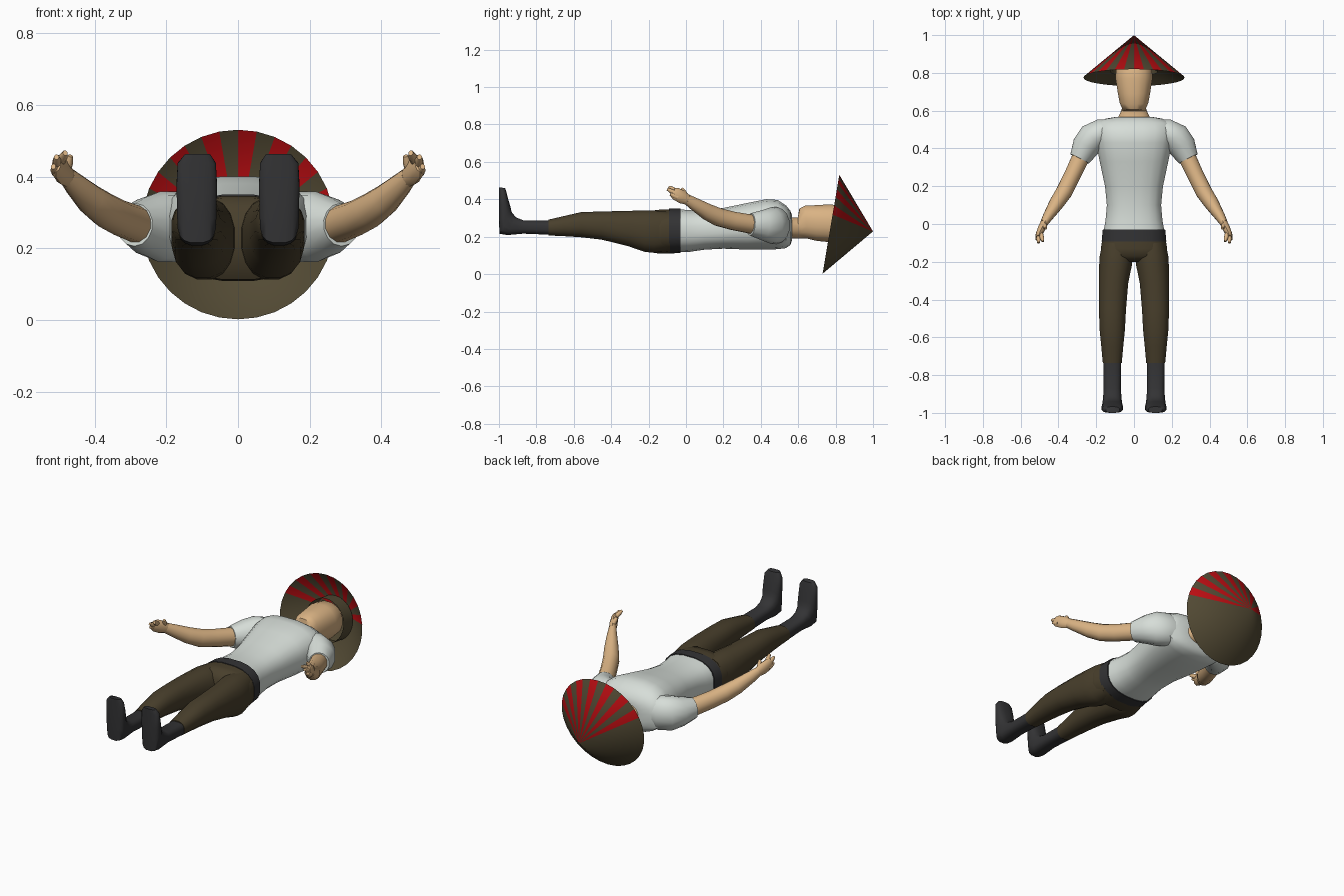
import bpy, bmesh, math
from mathutils import Vector as V

if "Cube" in bpy.data.objects:
    bpy.data.objects.remove(bpy.data.objects["Cube"])


def material(name, rgb):
    m = bpy.data.materials.new(name)
    m.diffuse_color = (*rgb, 1)
    m.use_nodes = True
    m.node_tree.nodes["Principled BSDF"].inputs["Base Color"].default_value = m.diffuse_color
    return m


SHIRT = material("pale shirt", (0.68, 0.73, 0.69))
BROWN = material("dark brown cloth", (0.066, 0.05, 0.025))
STRAW = material("hat brown", (0.085, 0.068, 0.034))
RED = material("stripe red", (0.5, 0.004, 0.006))
SKIN = material("tan skin", (0.70, 0.45, 0.23))
BLACK = material("charcoal leather", (0.033, 0.033, 0.035))


def finish(name, bm, mats, mirror=False, angle=50):
    me = bpy.data.meshes.new(name)
    bm.to_mesh(me)
    bm.free()
    ob = bpy.data.objects.new(name, me)
    bpy.context.collection.objects.link(ob)
    for m in mats:
        me.materials.append(m)
    bpy.ops.object.select_all(action='DESELECT')
    ob.select_set(True)
    bpy.context.view_layer.objects.active = ob
    bpy.ops.object.shade_smooth_by_angle(angle=math.radians(angle))
    if mirror:
        mod = ob.modifiers.new("Mirror", 'MIRROR')
        mod.use_mirror_merge = False
    return ob


def loft(name, rings, mat, mirror=False, n=16, power=2.0):
    """Skin a list of (centre, side vector, up vector) superellipse rings."""
    bm = bmesh.new()
    loops = []
    for c, u, v in rings:
        loop = []
        for i in range(n):
            t = 2 * math.pi * (i + 0.5) / n
            a, b = math.cos(t), math.sin(t)
            a = math.copysign(abs(a) ** (2 / power), a)
            b = math.copysign(abs(b) ** (2 / power), b)
            loop.append(bm.verts.new(c + u * a + v * b))
        loops.append(loop)
    for p, q in zip(loops, loops[1:]):
        for i in range(n):
            j = (i + 1) % n
            bm.faces.new((p[i], p[j], q[j], q[i]))
    bm.faces.new(loops[0])
    bm.faces.new(loops[-1])
    bmesh.ops.recalc_face_normals(bm, faces=bm.faces)
    return finish(name, bm, [mat], mirror)


def body(name, rows, mat, **kw):
    """Rows: back (y, z), front (y, z), centre x, half width."""
    rings = []
    for yb, zb, yf, zf, x, w in rows:
        rings.append((V((x, (yb + yf) / 2, (zb + zf) / 2)), V((w, 0, 0)),
                      V((0, (yf - yb) / 2, (zf - zb) / 2))))
    return loft(name, rings, mat, **kw)


def straight(rows):
    """Rows: y, back z, front z, centre x, half width."""
    return [(y, b, y, f, x, w) for y, b, f, x, w in rows]


def tube(name, rows, mat, **kw):
    """Rows: x, y, z, sideways radius, upward radius; rings follow the path."""
    pts = [V(r[:3]) for r in rows]
    rings = []
    for i, r in enumerate(rows):
        d = (pts[min(i + 1, len(pts) - 1)] - pts[max(i - 1, 0)]).normalized()
        u = d.cross(V((0, 0, 1))).normalized()
        rings.append((pts[i], u * r[3], u.cross(d) * r[4]))
    return loft(name, rings, mat, mirror=True, **kw)


# Shirt body and belt
body("shirt", straight([
    (-0.04, .116, .348, 0, .163), (0.02, .118, .343, 0, .152), (0.10, .130, .342, 0, .145),
    (0.20, .135, .355, 0, .155), (0.33, .130, .382, 0, .183), (0.43, .130, .402, 0, .203),
    (0.49, .132, .398, 0, .212), (0.535, .138, .368, 0, .205), (0.558, .155, .34, 0, .15),
    (0.567, .18, .315, 0, .095)]), SHIRT, n=20, power=2.5)
body("belt", straight([
    (-0.092, .109, .352, 0, .173), (-0.03, .112, .352, 0, .167)]), BLACK, n=20, power=2.5)

# Sleeves
tube("sleeve", [
    (.10, .49, .26, .06, .075), (.17, .485, .26, .074, .098), (.22, .455, .26, .083, .098),
    (.255, .41, .262, .076, .082), (.288, .345, .266, .056, .06)], SHIRT, n=14)

# Trousers: hips and legs
body("hips", straight([
    (-0.085, .11, .348, 0, .17), (-0.13, .108, .347, 0, .177), (-0.17, .112, .342, 0, .178),
    (-0.20, .16, .30, 0, .15)]), BROWN, n=20, power=2.6)
body("trouser_leg", straight([
    (-0.10, .125, .335, .09, .078), (-0.17, .112, .342, .094, .089), (-0.22, .117, .342, .098, .088),
    (-0.31, .148, .34, .108, .079), (-0.45, .183, .336, .114, .073), (-0.56, .196, .333, .115, .068),
    (-0.65, .202, .312, .115, .059), (-0.735, .206, .292, .115, .051)]),
    BROWN, mirror=True, power=2.3)

# Boots, with the toes pointing up
body("boot", [
    (-0.725, .21, -0.725, .286, .115, .048), (-0.87, .216, -0.87, .288, .115, .046),
    (-0.955, .208, -0.91, .305, .115, .05), (-0.997, .215, -0.932, .333, .115, .054),
    (-1.0, .27, -0.938, .36, .115, .056), (-1.0, .36, -0.95, .40, .115, .057),
    (-1.0, .435, -0.96, .44, .115, .054), (-1.0, .463, -0.967, .461, .113, .036)],
    BLACK, mirror=True, power=2.8)

# Neck and head
body("head", [
    (.55, .19, .55, .31, 0, .092), (.575, .19, .575, .303, 0, .08), (.605, .19, .598, .305, 0, .068),
    (.62, .19, .606, .352, 0, .064), (.65, .188, .635, .367, 0, .077), (.70, .176, .69, .37, 0, .087),
    (.78, .168, .77, .375, 0, .1), (.84, .175, .84, .365, 0, .095), (.89, .2, .89, .32, 0, .06)],
    SKIN, power=2.3)

# Arms and hands
tube("arm", [
    (.25, .41, .262, .045, .045), (.285, .345, .268, .048, .052), (.33, .25, .285, .045, .05),
    (.37, .17, .306, .045, .049), (.41, .11, .335, .040, .044), (.455, .04, .378, .028, .034),
    (.476, .005, .40, .021, .028)], SKIN, n=12)
tube("palm", [
    (.472, .012, .396, .02, .027), (.488, -.02, .412, .021, .036), (.503, -.055, .43, .018, .034),
    (.506, -.07, .437, .013, .026)], SKIN, n=10)
for name, a, b in [
        ("index_finger", (.495, -.045, .44), (.482, -.092, .466)),
        ("middle_finger", (.503, -.05, .428), (.506, -.100, .455)),
        ("little_finger", (.506, -.045, .41), (.515, -.084, .428)),
        ("thumb", (.478, .0, .418), (.467, -.022, .458))]:
    mid = V(a).lerp(V(b), 0.6)
    tube(name, [(*a, .013, .014), (*mid, .012, .013), (*b, .007, .008)], SKIN, n=8)

# Open conical hat, tilted with the head
centre, X = V((0, .775, .2665)), V((1, 0, 0))
axis, up = V((0, .986, -.167)), V((0, .167, .986))
SIDES, RADIUS, HEIGHT = 32, .268, .228


def circle(bm, r, h):
    pts = []
    for k in range(SIDES):
        t = 2 * math.pi * k / SIDES
        pts.append(bm.verts.new(centre + axis * h + (X * math.sin(t) + up * math.cos(t)) * r))
    return pts


bm = bmesh.new()
rim = circle(bm, RADIUS, 0)
tip = bm.verts.new(centre + axis * HEIGHT)
for k in range(SIDES):
    f = bm.faces.new((rim[k], tip, rim[(k + 1) % SIDES]))
    step = k if k < SIDES / 2 else k - SIDES
    f.material_index = int(step % 2 == 0 and abs(step) <= 6)   # red front stripes
    f.normal_update()
    if f.normal.dot(f.calc_center_median() - centre) < 0:
        f.normal_flip()
finish("hat", bm, [STRAW, RED], angle=40)

# Band inside the hat
bm = bmesh.new()
low, high = circle(bm, .125, .03), circle(bm, .125, .118)
for k in range(SIDES):
    j = (k + 1) % SIDES
    bm.faces.new((low[k], high[k], high[j], low[j]))
finish("hat_band", bm, [STRAW])
